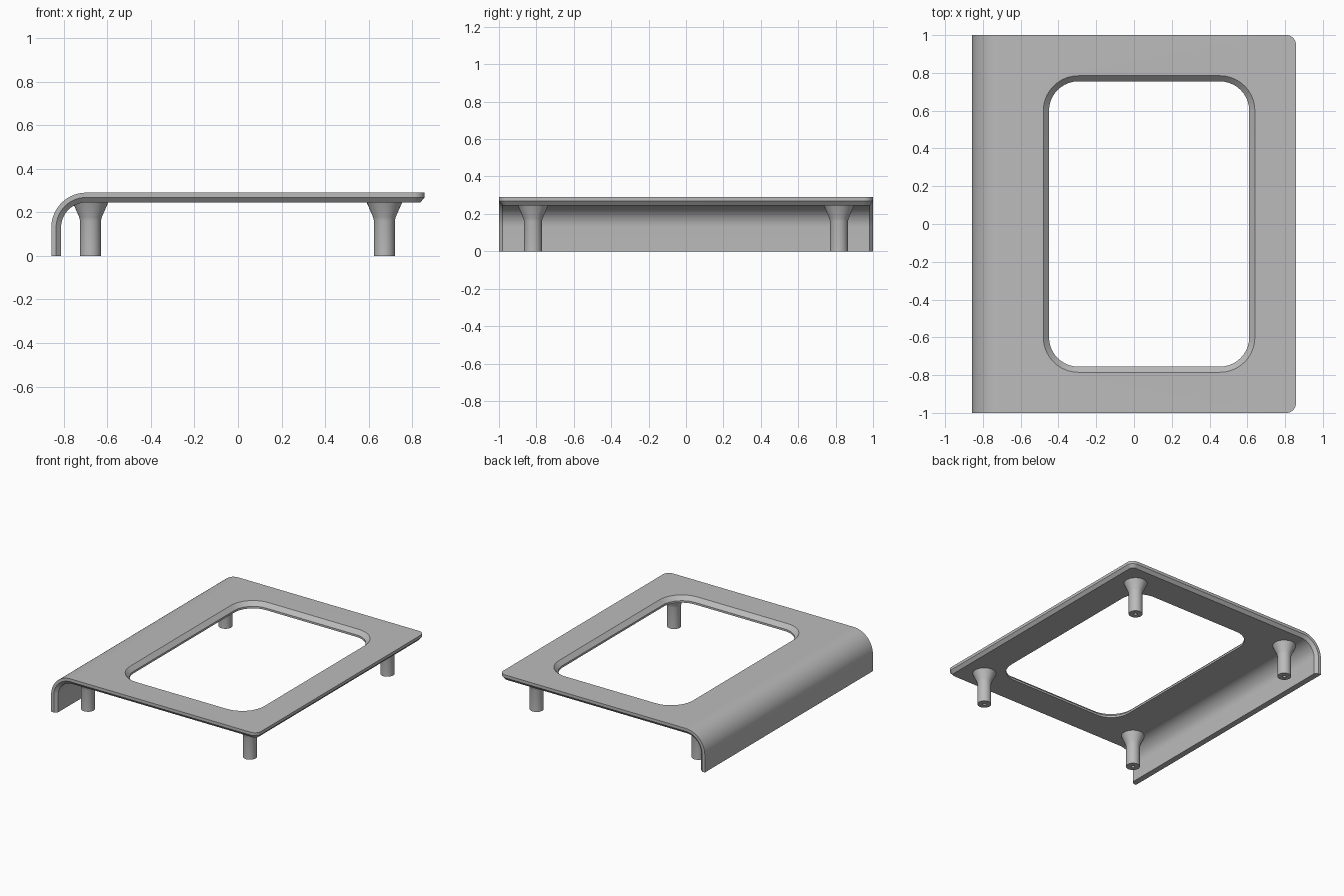
import bpy, bmesh, math

if "Cube" in bpy.data.objects:
    bpy.data.objects.remove(bpy.data.objects["Cube"])

grey = bpy.data.materials.new("plain grey")
grey.use_nodes = True
grey.diffuse_color = (0.5, 0.5, 0.5, 1)
grey.node_tree.nodes["Principled BSDF"].inputs["Base Color"].default_value = (0.5, 0.5, 0.5, 1)

HX, HY, TOP = 0.857, 1.0, 0.29     # half width, half length, top height
T = 0.045                          # sheet thickness
R = 0.16                           # outer bend radius
CH = 0.02                          # underside edge chamfer
XB = -HX + R                       # where the bend meets the flat top


def finish(bm, name):
    bmesh.ops.remove_doubles(bm, verts=bm.verts, dist=1e-4)
    bmesh.ops.recalc_face_normals(bm, faces=bm.faces)
    me = bpy.data.meshes.new(name)
    bm.to_mesh(me)
    bm.free()
    me.materials.append(grey)
    ob = bpy.data.objects.new(name, me)
    bpy.context.collection.objects.link(ob)
    bpy.ops.object.select_all(action='DESELECT')
    ob.select_set(True)
    bpy.context.view_layer.objects.active = ob
    bpy.ops.object.shade_smooth_by_angle(angle=math.radians(30))
    return ob


def arc(cx, cy, r, a0, a1, n=10):
    return [(cx + r * math.cos(math.radians(a0 + (a1 - a0) * i / n)),
             cy + r * math.sin(math.radians(a0 + (a1 - a0) * i / n))) for i in range(n + 1)]


def bridge(bm, a, b, closed=True):
    n = len(a)
    for i in range(n if closed else n - 1):
        j = (i + 1) % n
        bm.faces.new((a[i], a[j], b[j], b[i]))


def loop(bm, pts, z):
    return [bm.verts.new((x, y, z)) for x, y in pts]


def outline(inset):
    # Flat top outline with rounded right corners, open on the bend side
    r, y, x = 0.05 - inset, HY - inset, HX - inset
    return ([(XB, -y)] + arc(x - r, -y + r, r, -90, 0)
            + arc(x - r, y - r, r, 0, 90) + [(XB, y)])


def opening(inset):
    # Rounded rectangular window
    x0, x1, y, r = -0.48 + inset, 0.64 - inset, 0.785 - inset, 0.185 - inset
    return (arc(x1 - r, -y + r, r, -90, 0) + arc(x1 - r, y - r, r, 0, 90)
            + arc(x0 + r, y - r, r, 90, 180) + arc(x0 + r, -y + r, r, 180, 270))


def fill_between(bm, outer, inner):
    edges = []
    for ring in (outer, inner):
        for i, v in enumerate(ring):
            w = ring[(i + 1) % len(ring)]
            edges.append(bm.edges.get((v, w)) or bm.edges.new((v, w)))
    bmesh.ops.triangle_fill(bm, edges=edges, use_beauty=True)


bm = bmesh.new()
# Flat top: chamfered rim and bevelled window
rims = [loop(bm, outline(i), z) for i, z in ((0, TOP), (0, TOP - T + CH + 0.003), (CH, TOP - T))]
holes = [loop(bm, opening(i), z) for i, z in ((0, TOP), (0.03, TOP - 0.03), (0.03, TOP - T))]
for a, b in zip(rims, rims[1:]):
    bridge(bm, a, b, closed=False)
for a, b in zip(holes, holes[1:]):
    bridge(bm, a, b)
fill_between(bm, rims[0], holes[0])
fill_between(bm, rims[2], holes[2])

# Side flange: six-sided section swept down around the bend
section = [(-HY, 0), (HY, 0), (HY, T - CH - 0.003), (HY - CH, T), (-HY + CH, T), (-HY, T - CH - 0.003)]
cz = TOP - R
rings = []
for k in range(15):
    a = math.radians(90 + 90 * k / 14)
    rings.append([bm.verts.new((XB + (R - d) * math.cos(a), y, cz + (R - d) * math.sin(a)))
                  for y, d in section])
rings.append([bm.verts.new((-HX + d, y, 0)) for y, d in section])
for a, b in zip(rings, rings[1:]):
    bridge(bm, a, b)
bm.faces.new(rings[-1])
finish(bm, "top_panel")

# Flared legs with a small screw hole underneath
profile = [(0.012, 0.1), (0.012, 0), (0.048, 0), (0.048, 0.16), (0.052, 0.178), (0.082, 0.246)]
for side, x in (("right", -0.677), ("left", 0.672)):
    for end, y in (("front", -0.818), ("back", 0.818)):
        bm = bmesh.new()
        rings = [loop(bm, arc(0, 0, r, 0, 360, 32)[:-1], z) for r, z in profile]
        for a, b in zip(rings, rings[1:]):
            bridge(bm, a, b)
        bm.faces.new(rings[0])
        bm.faces.new(rings[-1])
        finish(bm, f"{end}_{side}_leg").location = (x, y, 0)
